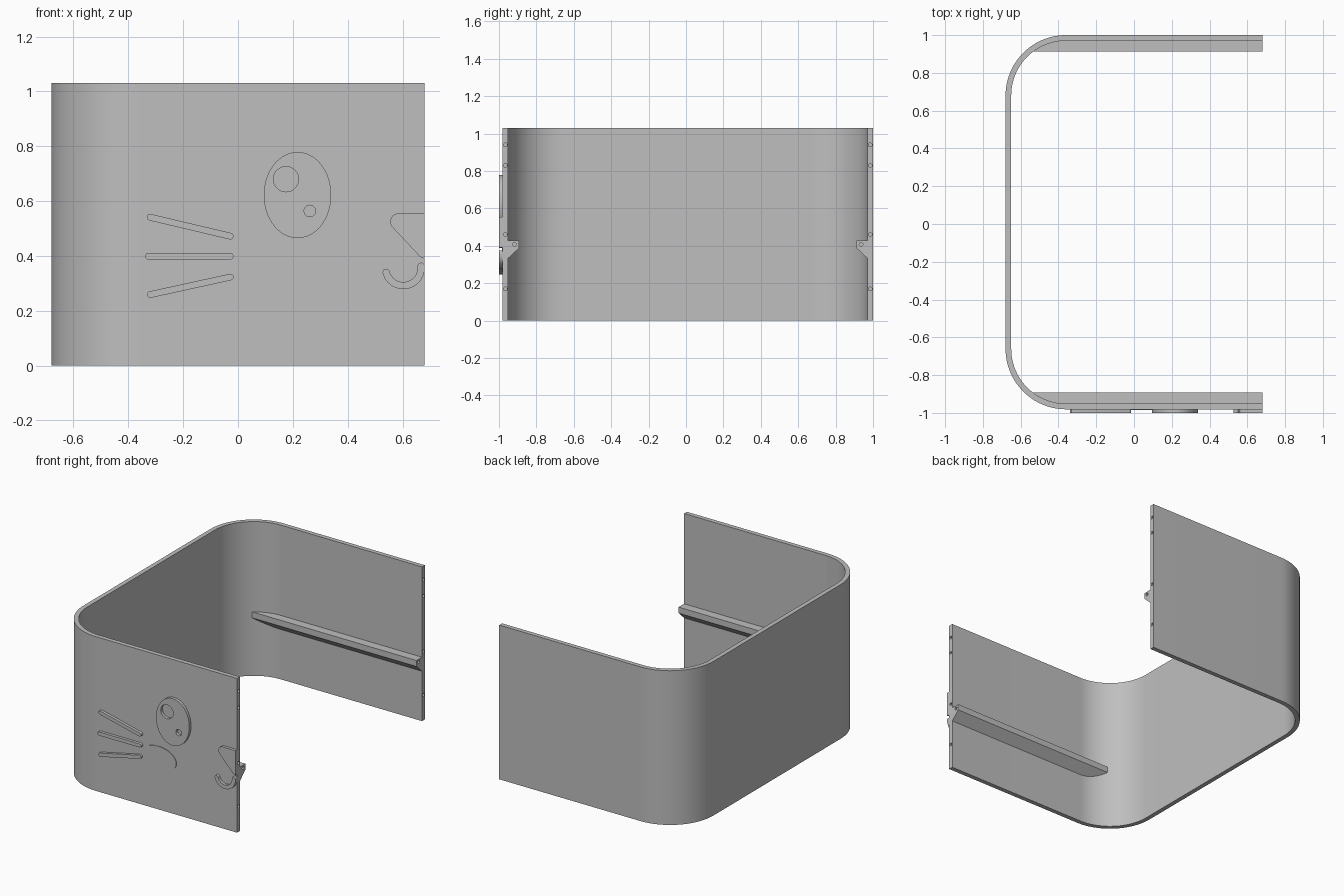
import bpy
import bmesh
from math import sin, cos, pi, atan2, radians
from mathutils import Matrix, Vector

if "Cube" in bpy.data.objects:
    bpy.data.objects.remove(bpy.data.objects["Cube"], do_unlink=True)

END, FRONT, BACK = 0.68, -0.981, 1.0
HEIGHT, WALL, RADIUS = 1.03, 0.03, 0.32
RELIEF = 0.019

grey = bpy.data.materials.new("plain grey")
grey.use_nodes = True
grey.diffuse_color = (0.52, 0.52, 0.52, 1)
grey.node_tree.nodes["Principled BSDF"].inputs["Base Color"].default_value = grey.diffuse_color

# Axes that turn a flat outline to stand facing the front, or to face the open end
FACING_FRONT = Matrix.Rotation(pi / 2, 4, 'X')
FACING_END = Matrix(((0, 0, 1, 0), (1, 0, 0, 0), (0, 1, 0, 0), (0, 0, 0, 1)))


def prism(name, outline, low, high, axes=Matrix()):
    """Extrude a closed outline from low to high along its own normal."""
    bm = bmesh.new()
    face = bm.faces.new([bm.verts.new((x, y, low)) for x, y in outline])
    top = bmesh.ops.extrude_face_region(bm, geom=[face])["geom"]
    verts = [g for g in top if isinstance(g, bmesh.types.BMVert)]
    bmesh.ops.translate(bm, verts=verts, vec=(0, 0, high - low))
    bmesh.ops.recalc_face_normals(bm, faces=bm.faces)
    bm.transform(axes)
    mesh = bpy.data.meshes.new(name)
    bm.to_mesh(mesh)
    bm.free()
    mesh.materials.append(grey)
    obj = bpy.data.objects.new(name, mesh)
    bpy.context.collection.objects.link(obj)
    return obj


def carve(obj, cutters, operation='DIFFERENCE'):
    """Apply booleans and discard the cutters."""
    for cutter in cutters:
        mod = obj.modifiers.new("carve", 'BOOLEAN')
        mod.operation, mod.solver, mod.object = operation, 'EXACT', cutter
    graph = bpy.context.evaluated_depsgraph_get()
    mesh = bpy.data.meshes.new_from_object(obj.evaluated_get(graph))
    obj.modifiers.clear()
    obj.data = mesh
    for cutter in cutters:
        bpy.data.objects.remove(cutter, do_unlink=True)


def ellipse(cx, cy, rx, ry, n=48):
    return [(cx + rx * cos(2 * pi * i / n), cy + ry * sin(2 * pi * i / n)) for i in range(n)]


def arc(cx, cy, r, start, stop, n=24):
    angles = [radians(start + (stop - start) * i / n) for i in range(n + 1)]
    return [(cx + r * cos(a), cy + r * sin(a)) for a in angles]


def stroke(path, r):
    """Outline of a round-ended line along a path."""
    pts = [Vector(p) for p in path]
    sides = ([], [])
    for i, p in enumerate(pts):
        d = (pts[min(i + 1, len(pts) - 1)] - pts[max(i - 1, 0)]).normalized()
        n = Vector((-d.y, d.x)) * r
        sides[0].append(p - n)
        sides[1].append(p + n)

    def cap(p, d):
        a = atan2(d.y, d.x)
        return [p + r * Vector((cos(a + t), sin(a + t)))
                for t in [pi * k / 8 - pi / 2 for k in range(1, 8)]]
    return (sides[0] + cap(pts[-1], pts[-1] - pts[-2])
            + sides[1][::-1] + cap(pts[0], pts[0] - pts[1]))


def shell_line(inset):
    """The open U of the wall, inset from its outer face."""
    cx, r = RADIUS - END, RADIUS - inset
    return ([(END, BACK - inset)] + arc(cx, BACK - RADIUS, r, 90, 180)
            + arc(cx, FRONT + RADIUS, r, 180, 270) + [(END, FRONT + inset)])


def peg_holes(spots):
    return [prism("hole_cutter", ellipse(y, z, 0.01, 0.01, 16), END - 0.05, END + 0.05, FACING_END)
            for y, z in spots]


def relief(name, outline, height=RELIEF):
    outline = [(min(x, END), z) for x, z in outline]
    return prism(name, outline, -FRONT - 0.003, -FRONT + height, FACING_FRONT)


# U-shaped wall with small peg holes in both end edges
wall = prism("wall", shell_line(0) + shell_line(WALL)[::-1], 0, HEIGHT)
carve(wall, peg_holes([(y, z) for y in (FRONT + WALL / 2, BACK - WALL / 2)
                       for z in (0.17, 0.46, 0.83, 0.94)]))

# Inner support rails, ending inside the rounded corners
for name, face, side in (("front_rail", FRONT, 1), ("back_rail", BACK, -1)):
    profile = [(0.015, 0.427), (0.088, 0.427), (0.088, 0.387), (WALL, 0.333), (0.015, 0.333)]
    rail = prism(name, [(face + side * d, z) for d, z in profile], -END, END, FACING_END)
    room = prism("room_cutter", shell_line(0.02), 0, HEIGHT)
    carve(rail, [room], 'INTERSECT')
    carve(rail, peg_holes([(face + side * 0.064, 0.408)]))

# Raised eye with two highlight holes
eye = relief("eye", ellipse(0.217, 0.622, 0.123, 0.157, 64))
carve(eye, [prism("highlight_cutter", ellipse(x, z, r, r, 32), 0.9, 1.1, FACING_FRONT)
            for x, z, r in ((0.175, 0.68, 0.046), (0.262, 0.564, 0.021))])

# Low cheek, whiskers, half nose and half mouth
relief("cheek", ellipse(0.102, 0.341, 0.131, 0.082), 0.004)
for name, tip, root in (("upper_whisker", (-0.32, 0.541), (-0.028, 0.472)),
                        ("middle_whisker", (-0.327, 0.399), (-0.028, 0.399)),
                        ("lower_whisker", (-0.32, 0.259), (-0.028, 0.323))):
    relief(name, stroke([tip, root], 0.012))
relief("nose", [(END, 0.555)] + arc(0.585, 0.525, 0.03, 90, 225, 12)
       + [(0.665, 0.396), (END, 0.39)])
relief("mouth", stroke(arc(0.603, 0.357, 0.065, 195, 365), 0.013))

# Smooth the curves and keep the edges sharp
for obj in bpy.context.scene.objects:
    obj.select_set(obj.type == 'MESH')
bpy.context.view_layer.objects.active = wall
bpy.ops.object.shade_smooth_by_angle(angle=radians(30))
